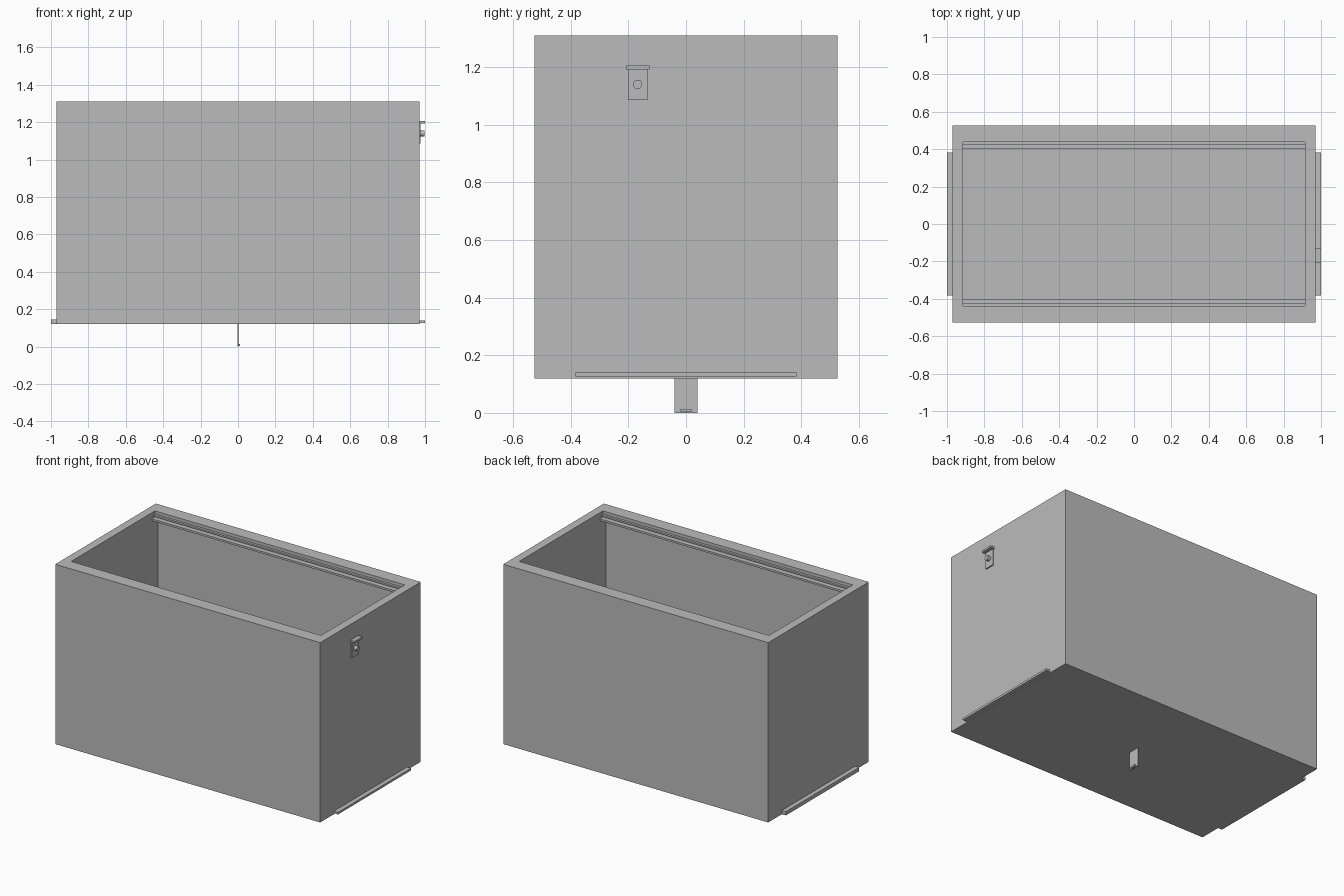
import bpy, bmesh, math

if "Cube" in bpy.data.objects:
    bpy.data.objects.remove(bpy.data.objects["Cube"])

grey = bpy.data.materials.new("light grey")
grey.diffuse_color = (0.5, 0.5, 0.5, 1)
grey.use_nodes = True
grey.node_tree.nodes["Principled BSDF"].inputs["Base Color"].default_value = grey.diffuse_color


def finish(name, bm):
    bmesh.ops.recalc_face_normals(bm, faces=bm.faces)
    me = bpy.data.meshes.new(name)
    bm.to_mesh(me)
    bm.free()
    me.materials.append(grey)
    ob = bpy.data.objects.new(name, me)
    bpy.context.collection.objects.link(ob)
    return ob


def box(name, x0, x1, y0, y1, z0, z1):
    bm = bmesh.new()
    bmesh.ops.create_cube(bm, size=1)
    for v in bm.verts:
        v.co = ((x0, x1)[v.co.x > 0], (y0, y1)[v.co.y > 0], (z0, z1)[v.co.z > 0])
    return finish(name, bm)


def extrude_x(name, profile, x0, x1):
    """Sweep a closed (y, z) outline along x."""
    bm = bmesh.new()
    face = bm.faces.new([bm.verts.new((x0, y, z)) for y, z in profile])
    new = bmesh.ops.extrude_face_region(bm, geom=[face])["geom"]
    bmesh.ops.translate(bm, vec=(x1 - x0, 0, 0),
                        verts=[g for g in new if isinstance(g, bmesh.types.BMVert)])
    return finish(name, bm)


# Overall dimensions
W, D, BASE, TOP = 0.97, 0.526, 0.12, 1.31
WALL = 0.055

# Open-topped case: inset the top face and push it down to the floor
bm = bmesh.new()
bmesh.ops.create_cube(bm, size=1)
for v in bm.verts:
    v.co = (math.copysign(W, v.co.x), math.copysign(D, v.co.y), TOP if v.co.z > 0 else BASE)
bm.normal_update()
top = max(bm.faces, key=lambda f: f.normal.z)
bmesh.ops.inset_region(bm, faces=[top], thickness=WALL, use_even_offset=True)
cavity = bmesh.ops.extrude_face_region(bm, geom=[top])["geom"]
bmesh.ops.delete(bm, geom=[top], context="FACES")
for v in [g for g in cavity if isinstance(g, bmesh.types.BMVert)]:
    v.co.z = BASE + WALL
finish("case", bm)

# Grooved rails under the long rims
rail = [(D - WALL, TOP), (0.438, TOP), (0.438, 1.290), (0.422, 1.290),
        (0.422, 1.279), (0.438, 1.279), (0.438, 1.270), (0.405, 1.270),
        (0.405, 1.257), (D - WALL, 1.257)]
for side, label in ((-1, "front"), (1, "back")):
    extrude_x(label + "_rail", [(side * y, z) for y, z in rail], WALL - W, W - WALL)

# Ledges along the bottom of both ends
box("right_ledge", W, 1.0, -0.383, 0.383, 0.126, 0.14)
box("left_ledge", -1.0, -W, -0.383, 0.383, 0.12, 0.145)

# Latch bracket on the right end: plate, lip and peg
box("latch_plate", W, 0.977, -0.201, -0.134, 1.085, 1.192)
box("latch_lip", W, 1.0, -0.208, -0.127, 1.192, 1.205)
peg = [(-0.168 + 0.016 * math.cos(a), 1.14 + 0.016 * math.sin(a))
       for a in (i * math.tau / 24 for i in range(24))]
ob = extrude_x("latch_peg", peg, W, 0.998)
bpy.context.view_layer.objects.active = ob
ob.select_set(True)
bpy.ops.object.shade_smooth_by_angle(angle=math.radians(30))

# Thin tab hanging below the floor, with a small toe
box("bottom_tab", -0.003, 0.003, -0.04, 0.04, 0.0, BASE)
box("tab_toe", 0.003, 0.012, -0.019, 0.019, 0.003, 0.014)
